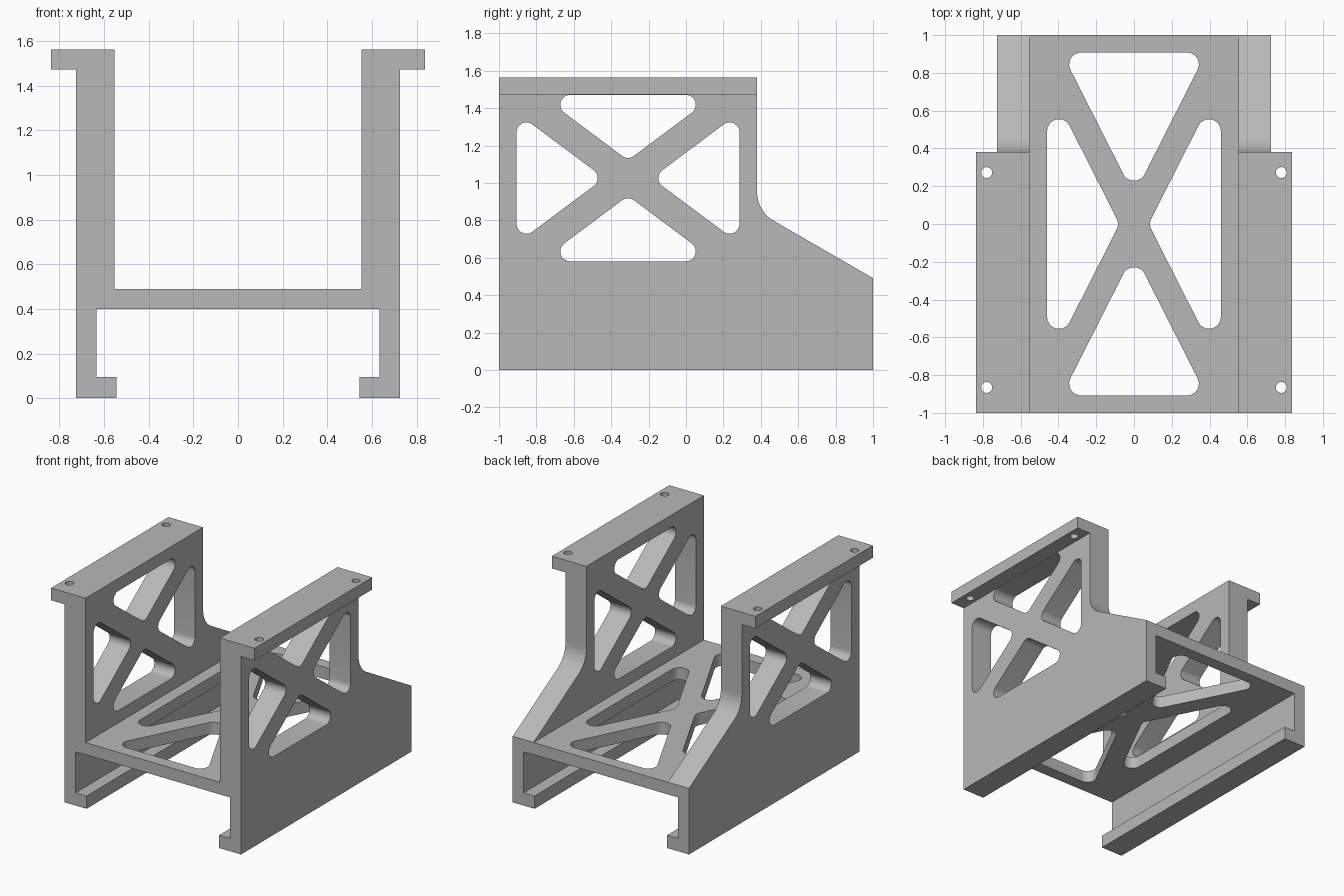
import bpy, bmesh, math
from mathutils import Vector

cube = bpy.data.objects.get("Cube")
if cube:
    bpy.data.objects.remove(cube, do_unlink=True)

grey = bpy.data.materials.new("plain_grey")
grey.use_nodes = True
grey.diffuse_color = (0.48, 0.48, 0.48, 1)
grey.node_tree.nodes["Principled BSDF"].inputs["Base Color"].default_value = (0.48, 0.48, 0.48, 1)


def rounded(points, radii, steps=10):
    """Replace each polygon corner with an arc of its own radius."""
    out = []
    n = len(points)
    for i, r in enumerate(radii):
        p = Vector(points[i])
        if not r:
            out.append(p)
            continue
        d1 = (Vector(points[i - 1]) - p).normalized()
        d2 = (Vector(points[(i + 1) % n]) - p).normalized()
        half = math.acos(d1.dot(d2)) / 2
        reach = r / math.tan(half)
        centre = p + (d1 + d2).normalized() * (r / math.sin(half))
        a, b = p + d1 * reach - centre, p + d2 * reach - centre
        start = math.atan2(a.y, a.x)
        sweep = math.remainder(math.atan2(b.y, b.x) - start, math.tau)
        for k in range(steps + 1):
            t = start + sweep * k / steps
            out.append(centre + Vector((math.cos(t), math.sin(t))) * r)
    return out


def prism(name, outline, axis, low, high):
    """Extrude a 2D outline along the given axis."""
    place = {"X": lambda u, v, h: (h, u, v),
             "Y": lambda u, v, h: (u, h, v),
             "Z": lambda u, v, h: (u, v, h)}[axis]
    bm = bmesh.new()
    face = bm.faces.new([bm.verts.new(place(u, v, low)) for u, v in outline])
    grown = bmesh.ops.extrude_face_region(bm, geom=[face])["geom"]
    bmesh.ops.translate(bm, vec=place(0, 0, high - low),
                        verts=[g for g in grown if isinstance(g, bmesh.types.BMVert)])
    bmesh.ops.recalc_face_normals(bm, faces=bm.faces)
    mesh = bpy.data.meshes.new(name)
    bm.to_mesh(mesh)
    bm.free()
    mesh.materials.append(grey)
    obj = bpy.data.objects.new(name, mesh)
    bpy.context.collection.objects.link(obj)
    return obj


def cut(target, cutter):
    cutter.hide_render = True
    mod = target.modifiers.new("cut", "BOOLEAN")
    mod.operation, mod.solver, mod.object = "DIFFERENCE", "EXACT", cutter
    bpy.context.view_layer.objects.active = target
    bpy.ops.object.modifier_apply(modifier=mod.name)
    bpy.data.objects.remove(cutter, do_unlink=True)


def cross_windows(cu, cv, w, h, strut, r):
    """Four rounded triangles left open by an X of struts in a rectangle."""
    diag = math.hypot(w, h)
    du, dv = strut * diag / h, strut * diag / w
    for s in (-1, 1):
        side = [(cu + s * du, cv), (cu + s * w, cv + (w - du) * h / w),
                (cu + s * w, cv - (w - du) * h / w)]
        end = [(cu, cv + s * dv), (cu + (h - dv) * w / h, cv + s * h),
               (cu - (h - dv) * w / h, cv + s * h)]
        yield rounded(side, [r] * 3)
        yield rounded(end, [r] * 3)


# Bracket body: cross-section with feet, floor, walls and top flanges
half = [(0.635, 0.4), (0.635, 0.095), (0.545, 0.095), (0.545, 0), (0.725, 0),
        (0.725, 1.472), (0.837, 1.472), (0.837, 1.563), (0.553, 1.563), (0.553, 0.49)]
body = prism("bracket_frame", half + [(-x, z) for x, z in reversed(half)], "Y", -1, 1)

# Sloped, filleted rear edge of both walls
slope = 0.577
rear = rounded([(0.38, 1.8), (0.38, 0.491 + 0.62 * slope),
                (1.2, 0.491 - 0.2 * slope), (1.2, 1.8)], [0, 0.18, 0, 0])
cut(body, prism("rear_cutter", rear, "X", -1.2, 1.2))

# Truss openings in the walls and in the floor
for outline in cross_windows(-0.31, 1.026, 0.596, 0.445, 0.076, 0.053):
    cut(body, prism("wall_window_cutter", outline, "X", -1, 1))
for outline in cross_windows(0, 0, 0.46, 0.908, 0.069, 0.063):
    cut(body, prism("floor_window_cutter", outline, "Z", 0.3, 0.6))

# Screw holes in the flanges
for x in (-0.78, 0.78):
    for y in (-0.865, 0.272):
        circle = [(x + 0.029 * math.cos(k * math.tau / 32),
                   y + 0.029 * math.sin(k * math.tau / 32)) for k in range(32)]
        cut(body, prism("hole_cutter", circle, "Z", 1.4, 1.7))

# Smooth the fillets, keep the edges sharp
bpy.ops.object.select_all(action="DESELECT")
body.select_set(True)
bpy.context.view_layer.objects.active = body
bpy.ops.object.shade_smooth_by_angle(angle=math.radians(30))
